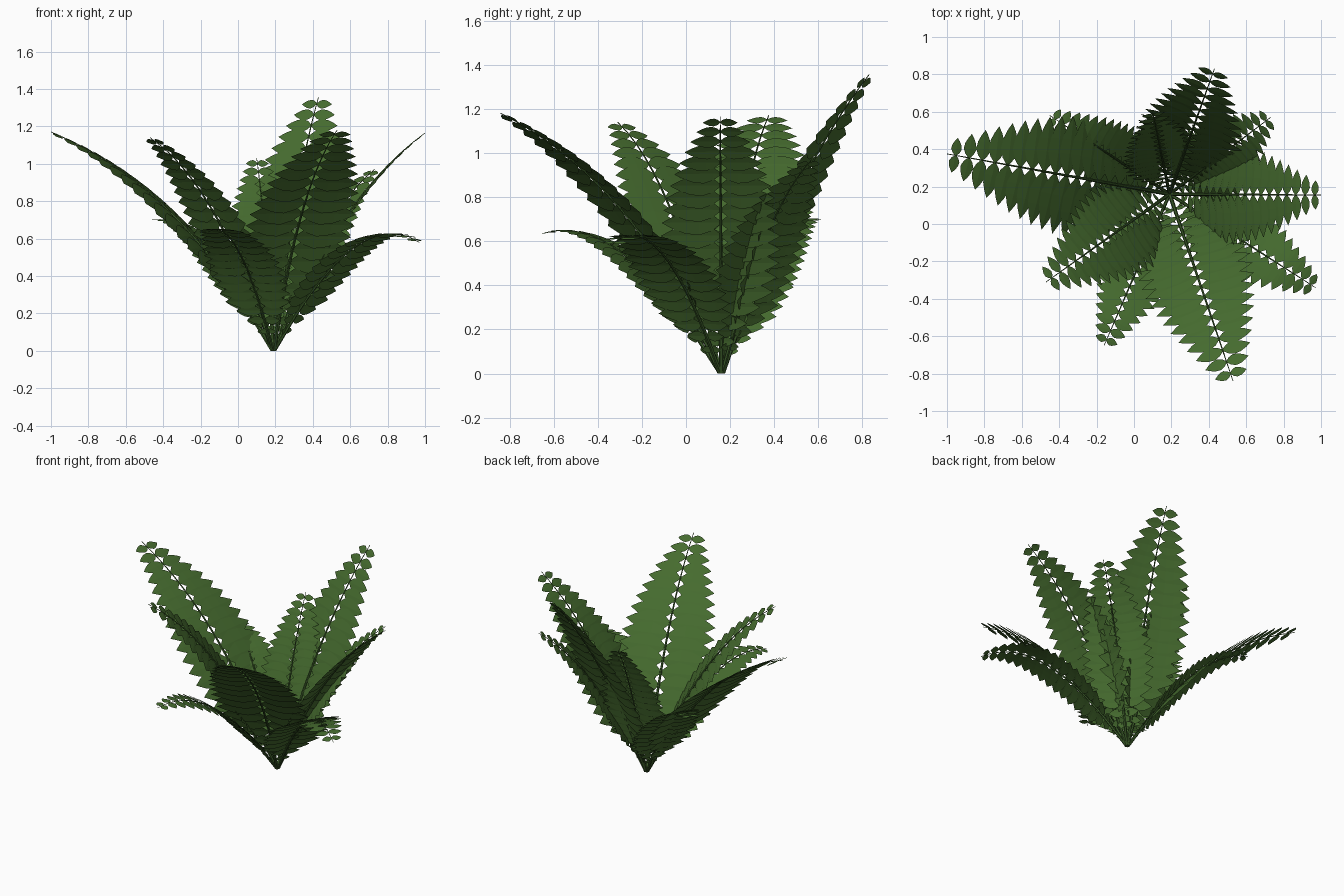
import bpy, bmesh, math
from mathutils import Vector

if "Cube" in bpy.data.objects:
    bpy.data.objects.remove(bpy.data.objects["Cube"])


def material(name, rgb):
    m = bpy.data.materials.new(name)
    m.diffuse_color = (*rgb, 1)
    m.use_nodes = True
    m.node_tree.nodes["Principled BSDF"].inputs["Base Color"].default_value = m.diffuse_color
    return m


LEAF = material("leaf green", (0.060, 0.147, 0.028))
STEM = material("stem green", (0.045, 0.11, 0.023))
BASE = Vector((0.19, 0.16, 0.0))

# tip x, y, z and the arch control point (reach, height) of each frond
FRONDS = [
    (1.00, 0.155, 1.165, 0.35, 0.83),
    (0.73, 0.57, 0.97, 0.33, 0.75),
    (0.43, 0.83, 1.355, 0.32, 0.88),
    (0.10, 0.60, 1.03, 0.22, 0.70),
    (-0.45, 0.58, 0.70, 0.45, 0.75),
    (-1.00, 0.375, 1.17, 0.515, 0.895),
    (-0.47, -0.31, 1.14, 0.37, 0.90),
    (-0.16, -0.65, 0.635, 0.50, 0.75),
    (0.53, -0.84, 1.18, 0.40, 0.87),
    (0.97, -0.34, 0.58, 0.53, 0.80),
]
PAIRS = 18
# leaflet outline: position along length, half width
OUTLINE = [(0.0, 0.12), (0.15, 0.66), (0.36, 1.0), (0.6, 0.86), (0.82, 0.46), (1.0, 0.0)]


def finish(bm, name, mat):
    me = bpy.data.meshes.new(name)
    bm.to_mesh(me)
    bm.free()
    me.materials.append(mat)
    ob = bpy.data.objects.new(name, me)
    bpy.context.collection.objects.link(ob)
    return ob


def arch(start, ctrl, tip, n=80):
    """Evenly spaced sampler along a quadratic arch: s -> (point, tangent)."""
    pts = []
    for i in range(n + 1):
        t = i / n
        pts.append(start * (1 - t) ** 2 + ctrl * 2 * t * (1 - t) + tip * t * t)
    acc = [0.0]
    for a, b in zip(pts, pts[1:]):
        acc.append(acc[-1] + (b - a).length)

    def at(s):
        d = s * acc[-1]
        i = 0
        while i < n - 1 and acc[i + 1] < d:
            i += 1
        f = (d - acc[i]) / (acc[i + 1] - acc[i])
        return pts[i].lerp(pts[i + 1], f), (pts[i + 1] - pts[i]).normalized()
    return at, acc[-1]


def leaflet(bm, root, out, along, normal, length, half):
    """Pointed oval blade, gently folded on its midrib and drooping outward."""
    rows = []
    for u, w in OUTLINE:
        mid = root + out * (length * u) - normal * (0.05 * length * u * u)
        if w == 0:
            rows.append([bm.verts.new(mid)])
        else:
            fold = normal * (0.05 * half * w)
            rows.append([bm.verts.new(mid - along * half * w - fold),
                         bm.verts.new(mid),
                         bm.verts.new(mid + along * half * w - fold)])
    for a, b in zip(rows, rows[1:]):
        for j in (0, 1):
            if len(b) == 1:
                bm.faces.new((a[j], b[0], a[j + 1]))
            else:
                bm.faces.new((a[j], b[j], b[j + 1], a[j + 1]))


for k, (tx, ty, tz, cr, cz) in enumerate(FRONDS, 1):
    tip = Vector((tx, ty, tz))
    flat = Vector((tx, ty, 0)) - BASE
    d = flat.normalized()
    side = Vector((-d.y, d.x, 0))
    at, total = arch(BASE + d * 0.007, BASE + d * cr + Vector((0, 0, cz)), tip)
    size = total / 1.65

    # stem: tapering six sided tube
    bm = bmesh.new()
    rings = []
    for i in range(17):
        s = i / 16
        p, t = at(s)
        nrm = t.cross(side)
        r = (0.0095 * (1 - s) + 0.002) * (0.5 + 0.5 * size)
        rings.append([bm.verts.new(p + (side * math.cos(a) + nrm * math.sin(a)) * r)
                      for a in (math.tau * j / 6 for j in range(6))])
    for a, b in zip(rings, rings[1:]):
        for j in range(6):
            bm.faces.new((a[j], a[(j + 1) % 6], b[(j + 1) % 6], b[j]))
    bm.faces.new(rings[0][::-1])
    bm.faces.new(rings[-1])
    for v in bm.verts:
        v.co.z = max(v.co.z, 0)
    finish(bm, f"frond_stem_{k}", STEM)

    # leaflets: mirrored pairs, longest below the middle
    bm = bmesh.new()
    for i in range(PAIRS):
        s = 0.11 + 0.86 * (i / (PAIRS - 1)) ** 0.92
        p, t = at(s)
        nrm = t.cross(side)
        length = 0.315 * size * math.sin(math.pi * (0.91 * s ** 0.85 + 0.02)) * min(1, 0.1 + s / 0.31)
        half = 0.012 * size + 0.205 * length
        tilt = math.radians(4)
        for sgn in (1, -1):
            out = (side * sgn + t * 0.03 - nrm * 0.01).normalized()
            along = t * math.cos(tilt) + nrm * math.sin(tilt)
            along = (along - out * along.dot(out)).normalized()
            up = out.cross(along)
            if up.dot(nrm) < 0:
                up = -up
            leaflet(bm, p, out, along, up, length, half)
    finish(bm, f"frond_leaflets_{k}", LEAF)
